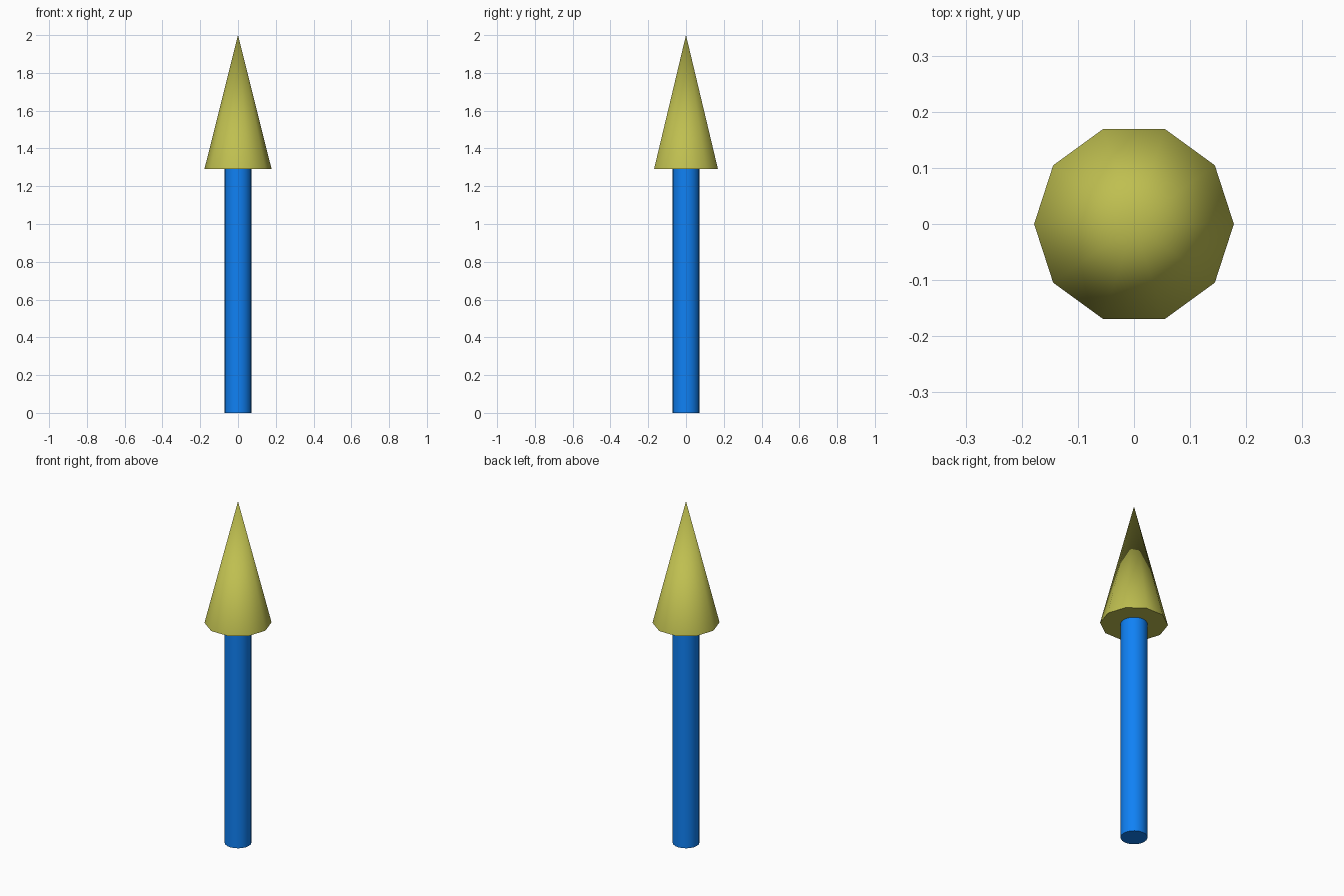
import bpy
import math

if "Cube" in bpy.data.objects:
    bpy.data.objects.remove(bpy.data.objects["Cube"])

SHAFT_R, HEAD_R = 0.071, 0.178
HEAD_Z, TIP_Z = 1.29, 2.0


def finish(name, color, angle):
    obj = bpy.context.object
    obj.name = name
    mat = bpy.data.materials.new(name + "_paint")
    mat.diffuse_color = (*color, 1)
    mat.use_nodes = True
    mat.node_tree.nodes["Principled BSDF"].inputs["Base Color"].default_value = mat.diffuse_color
    obj.data.materials.append(mat)
    bpy.ops.object.shade_smooth_by_angle(angle=math.radians(angle))
    return obj


# round shaft standing on the ground
bpy.ops.mesh.primitive_cylinder_add(vertices=20, radius=SHAFT_R, depth=HEAD_Z,
                                    location=(0, 0, HEAD_Z / 2))
finish("arrow_shaft", (0.005, 0.22, 0.91), 40)

# ten-sided pointed head, with corners on the x axis
bpy.ops.mesh.primitive_cone_add(vertices=10, radius1=HEAD_R, radius2=0,
                                depth=TIP_Z - HEAD_Z,
                                location=(0, 0, (HEAD_Z + TIP_Z) / 2),
                                rotation=(0, 0, math.pi / 2))
finish("arrow_head", (0.52, 0.52, 0.08), 45)
